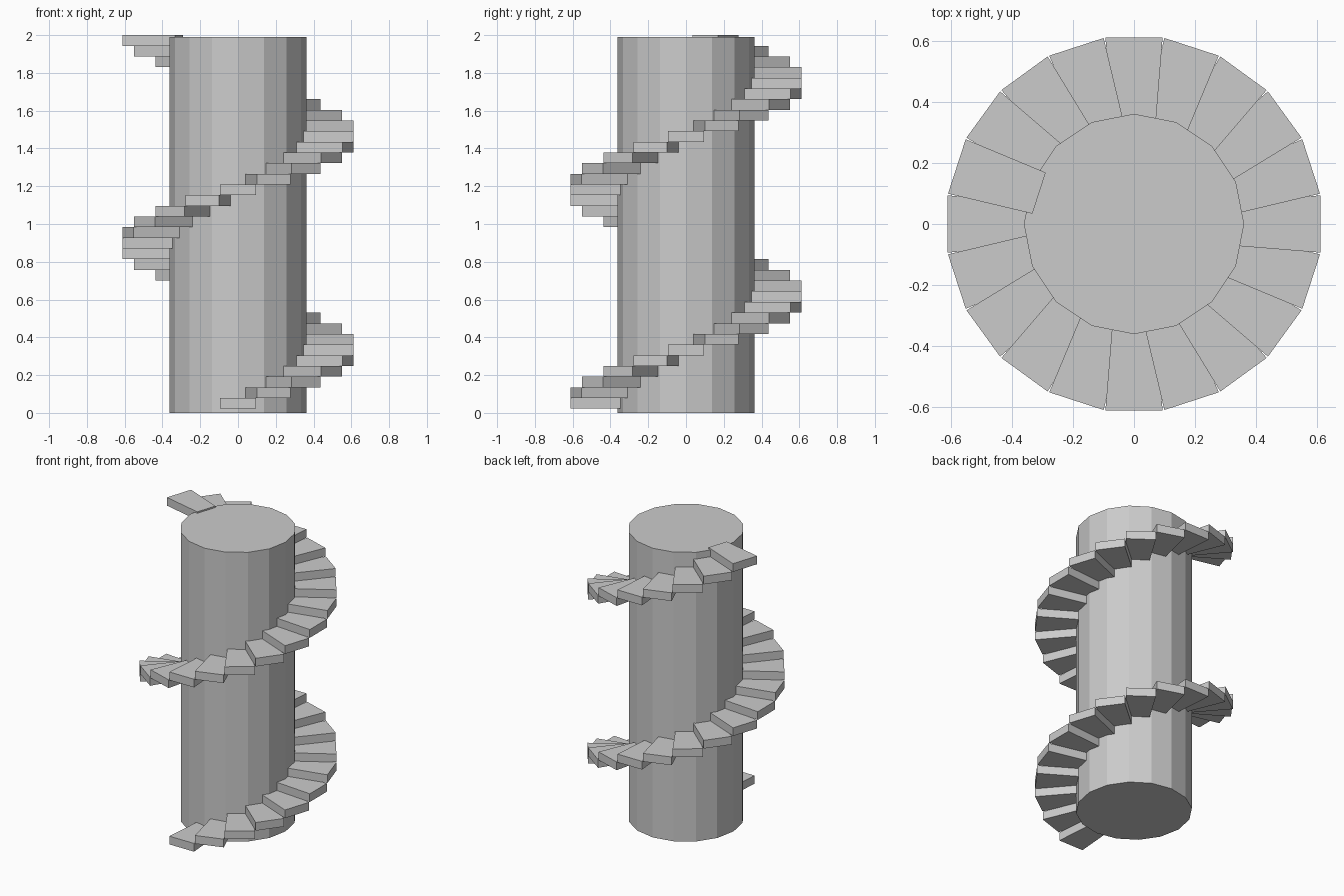
import bpy
import bmesh
from math import cos, sin, radians

if "Cube" in bpy.data.objects:
    bpy.data.objects.remove(bpy.data.objects["Cube"])

STEPS, STEPS_PER_TURN = 35, 20
HEIGHT, COLUMN_HEIGHT = 2.0, 1.99
RISE = 0.0565


def prism(name, outline, z0, z1):
    """Extrude a counter-clockwise xy outline from z0 up to z1."""
    bm = bmesh.new()
    low = [bm.verts.new((x, y, z0)) for x, y in outline]
    high = [bm.verts.new((x, y, z1)) for x, y in outline]
    bm.faces.new(low[::-1])
    bm.faces.new(high)
    n = len(outline)
    for i in range(n):
        j = (i + 1) % n
        bm.faces.new((low[i], low[j], high[j], high[i]))
    mesh = bpy.data.meshes.new(name)
    bm.to_mesh(mesh)
    bm.free()
    obj = bpy.data.objects.new(name, mesh)
    bpy.context.collection.objects.link(obj)
    return obj


# Central 16-sided column
prism("column", [(0.362 * cos(radians(22.5 * i)), 0.362 * sin(radians(22.5 * i)))
                 for i in range(16)], 0, COLUMN_HEIGHT)

# Tapered treads winding up counter-clockwise from the front
tread = [(0.328, -0.071), (0.612, -0.094), (0.612, 0.094), (0.328, 0.071)]
first_z = HEIGHT - STEPS * RISE
for i in range(STEPS):
    z = first_z + i * RISE
    step = prism(f"step_{i + 1:02d}", tread, 0, RISE)
    step.location.z = z
    step.rotation_euler.z = radians(-90 + i * 360 / STEPS_PER_TURN)
